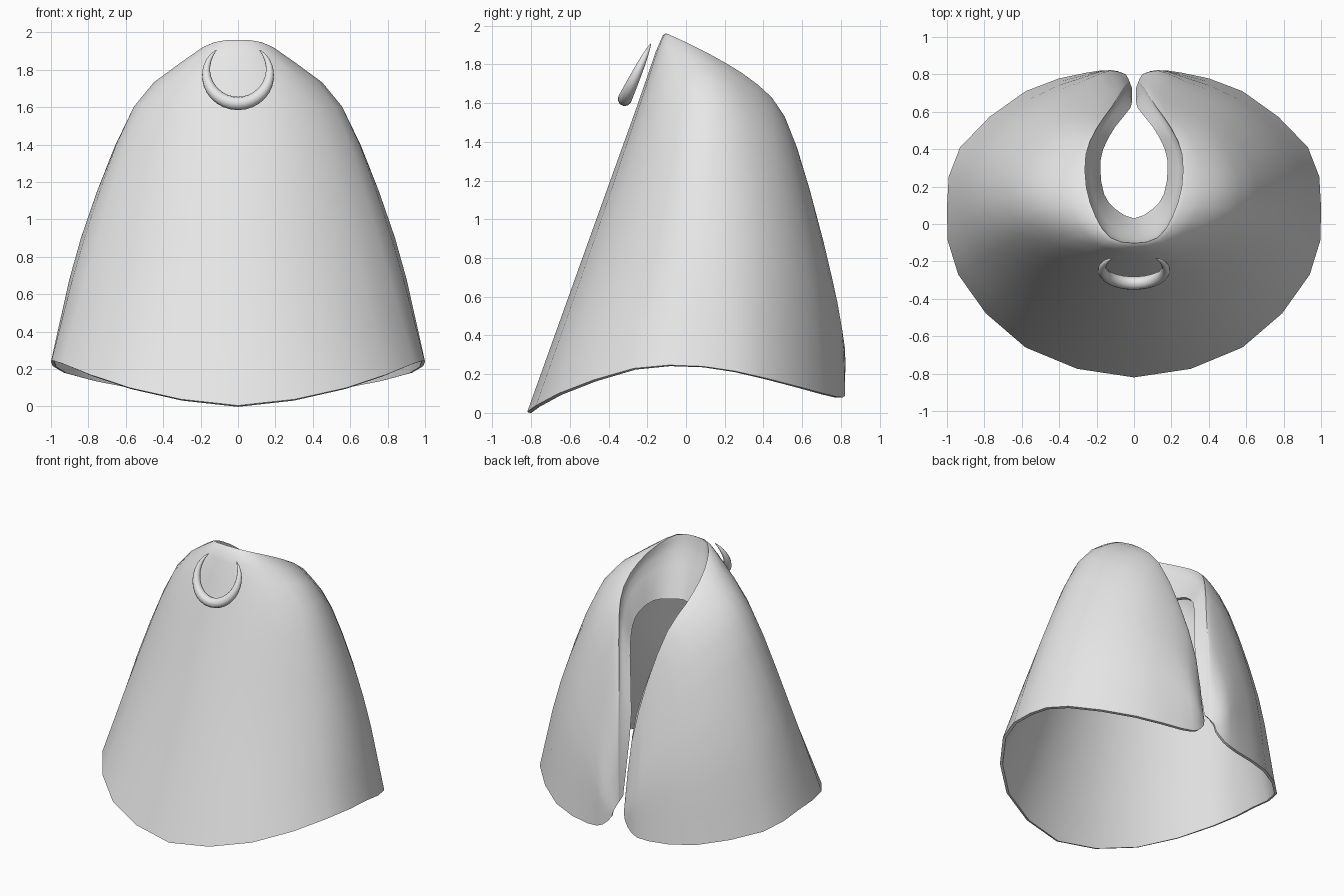
import bpy
import bmesh
import math
from mathutils import Vector

cube = bpy.data.objects.get("Cube")
if cube:
    bpy.data.objects.remove(cube, do_unlink=True)


def make_material(name, colour):
    mat = bpy.data.materials.new(name)
    mat.use_nodes = True
    mat.diffuse_color = colour
    mat.node_tree.nodes["Principled BSDF"].inputs["Base Color"].default_value = colour
    return mat


def spline(points, steps, mirrored_start=False):
    """Resample a path smoothly through its points."""
    first = points[0] * 2 - points[1]
    if mirrored_start:
        first = Vector((-points[1].x, points[1].y, points[1].z))
    padded = [first] + points + [points[-1] * 2 - points[-2]]
    result = []
    for a, b, c, d in zip(padded, padded[1:], padded[2:], padded[3:]):
        for s in range(steps):
            t = s / steps
            result.append(0.5 * (2 * b + (c - a) * t
                                 + (2 * a - 5 * b + 4 * c - d) * t ** 2
                                 + (3 * b - a - 3 * c + d) * t ** 3))
    result.append(points[-1].copy())
    return result


def activate(obj):
    bpy.ops.object.select_all(action='DESELECT')
    obj.select_set(True)
    bpy.context.view_layer.objects.active = obj


cloth_grey = make_material("light grey", (0.8, 0.8, 0.8, 1.0))

# Cape guide lines: each runs from the front centre round to the back slit
inner_rim = [(0, .03, 1.53), (.1, .08, 1.53), (.16, .16, 1.53), (.18, .29, 1.5),
             (.165, .4, 1.43), (.1, .52, 1.27), (.02, .62, .9), (.01, .68, .6),
             (.012, .73, .32)]
collar_crest = [(0, -.12, 1.95), (.14, -.09, 1.94), (.23, .03, 1.89), (.28, .19, 1.81),
                (.28, .37, 1.69), (.22, .51, 1.53), (.13, .63, 1.18), (.06, .73, .74),
                (.025, .765, .28)]
shoulder = [(0, -.265, 1.55), (.3, -.2, 1.58), (.52, -.02, 1.6), (.56, .17, 1.59),
            (.52, .36, 1.47), (.39, .54, 1.33), (.21, .67, 1.02), (.1, .77, .6),
            (.035, .785, .25)]
waist = [(0, -.517, .85), (.43, -.41, .87), (.75, -.15, .9), (.84, .11, .9),
         (.77, .39, .85), (.54, .64, .72), (.26, .77, .55), (.13, .82, .34),
         (.045, .8, .22)]
hem = [(0, -.82, .005), (.58, -.66, .1), (.94, -.27, .23), (1, .09, .24),
       (.93, .41, .18), (.58, .71, .1), (.25, .81, .08), (.12, .82, .11),
       (.055, .805, .18)]

guides = [[Vector(p) for p in line] for line in (inner_rim, collar_crest, shoulder, waist, hem)]
# The lip rounds the roll between the rim and the crest
lip = [crest.lerp(rim, 0.25) for rim, crest in zip(guides[0], guides[1])]
guides.insert(1, lip)

rings = [spline(line, 2, mirrored_start=True) for line in guides]
columns = [spline(list(column), 3) for column in zip(*rings)]

# Half of the cape as a sheet, then mirrored and thickened
bm = bmesh.new()
grid = []
for j, column in enumerate(columns):
    for p in column:
        p.x = max(p.x, 0.008) if j else 0.0
    grid.append([bm.verts.new(p) for p in column])
for left, right in zip(grid, grid[1:]):
    for i in range(len(left) - 1):
        bm.faces.new((left[i], left[i + 1], right[i + 1], right[i]))
mesh = bpy.data.meshes.new("cape")
bm.to_mesh(mesh)
bm.free()
mesh.materials.append(cloth_grey)
cape = bpy.data.objects.new("cape", mesh)
bpy.context.collection.objects.link(cape)

mirror = cape.modifiers.new("mirror", 'MIRROR')
mirror.merge_threshold = 0.001
thickness = cape.modifiers.new("thickness", 'SOLIDIFY')
thickness.thickness = 0.02
thickness.offset = -1
activate(cape)
for modifier in ("mirror", "thickness"):
    bpy.ops.object.modifier_apply(modifier=modifier)
bpy.ops.object.shade_smooth_by_angle(angle=math.radians(60))

# Tapered crescent clasp, leaning along the front of the cape
curve = bpy.data.curves.new("crescent_clasp", 'CURVE')
curve.dimensions = '3D'
curve.bevel_depth = 0.036
curve.bevel_resolution = 3
curve.use_fill_caps = True
count = 25
arc = curve.splines.new('POLY')
arc.points.add(count - 1)
for k, point in enumerate(arc.points):
    t = k / (count - 1)
    angle = math.radians(133 + 274 * t)
    x = 0.17 * math.cos(angle)
    z = 1.785 + 0.165 * math.sin(angle)
    point.co = (x, -0.185 - 0.47 * (1.9 - z), z, 1)
    point.radius = max(0.06, math.sin(math.pi * t) ** 0.7)
curve.materials.append(cloth_grey)
clasp = bpy.data.objects.new("crescent_clasp", curve)
bpy.context.collection.objects.link(clasp)
activate(clasp)
bpy.ops.object.convert(target='MESH')
bpy.ops.object.shade_smooth_by_angle(angle=math.radians(60))
